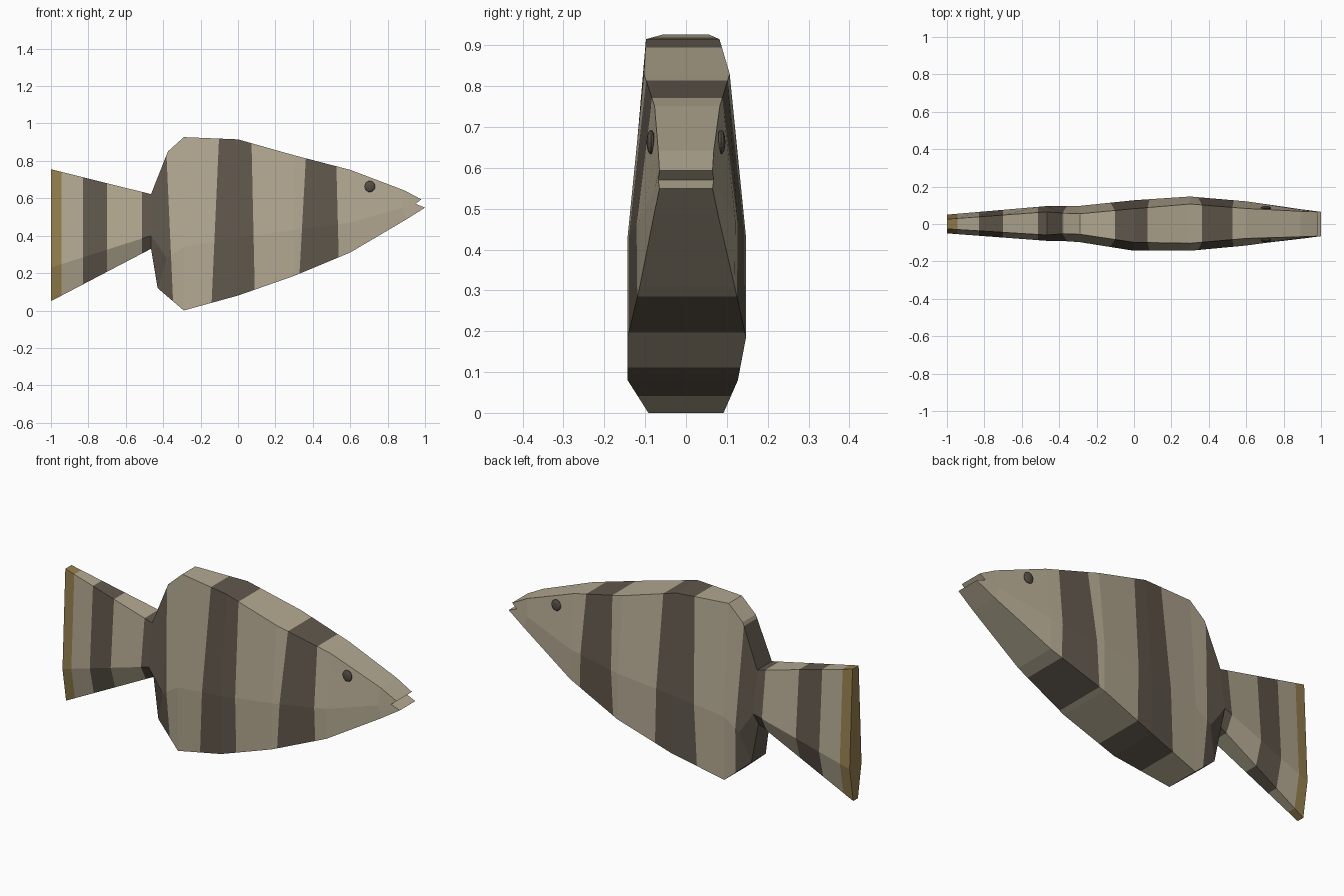
import bpy, bmesh
from mathutils import Vector

cube = bpy.data.objects.get("Cube")
if cube:
    bpy.data.objects.remove(cube, do_unlink=True)


def material(name, rgb):
    m = bpy.data.materials.new(name)
    m.use_nodes = True
    m.diffuse_color = (*rgb, 1)
    m.node_tree.nodes["Principled BSDF"].inputs["Base Color"].default_value = (*rgb, 1)
    return m


sand = material("sand", (0.45, 0.395, 0.285))
brown = material("dark brown", (0.118, 0.096, 0.073))
ochre = material("ochre", (0.3, 0.215, 0.075))
eye_brown = material("eye brown", (0.09, 0.075, 0.06))


def add_object(name, bm, mats):
    bmesh.ops.recalc_face_normals(bm, faces=bm.faces)
    mesh = bpy.data.meshes.new(name)
    bm.to_mesh(mesh)
    bm.free()
    for m in mats:
        mesh.materials.append(m)
    ob = bpy.data.objects.new(name, mesh)
    bpy.context.collection.objects.link(ob)
    return ob


# Cross-sections from tail to mouth: sideways shift, then
# (x, z, half width) of the back ridge, the flank line and the belly edge
SECTIONS = [
    (0.0, (-1, .755, .026), (-1, .23, .05), (-1, .05, .02)),
    (.003, (-.465, .622, .062), (-.465, .40, .093), (-.465, .33, .05)),
    (.003, (-.375, .85, .055), (-.38, .28, .094), (-.43, .12, .06)),
    (0.0, (-.29, .927, .055), (-.29, .34, .097), (-.29, 0, .092)),
    (-.008, (0, .915, .09), (0, .39, .135), (0, .08, .135)),
    (.002, (.3, .83, .105), (.3, .43, .145), (.3, .185, .145)),
    (.003, (.6, .752, .08), (.6, .47, .118), (.6, .31, .116)),
    (0.0, (.89, .642, .068), (.88, .55, .077), (.9, .487, .078)),
    (0.0, (.98, .594, .065), (.95, .57, .068), (1, .55, .065)),
]

# Loft the whole body as one six-sided skin
bm = bmesh.new()
rings = []
for shift, *points in SECTIONS:
    left = [bm.verts.new((x, shift + w, z)) for x, z, w in points]
    right = [bm.verts.new((x, shift - w, z)) for x, z, w in points]
    rings.append(left + right[::-1])
for a, b in zip(rings, rings[1:]):
    for i in range(6):
        j = (i + 1) % 6
        bm.faces.new((a[i], a[j], b[j], b[i]))
# Tail end and open-notch mouth
for ring in (rings[0], rings[-1]):
    t, m, b, b2, m2, t2 = ring
    bm.faces.new((t, m, m2, t2))
    bm.faces.new((m, b, b2, m2))

# Band borders as x at the base and x at height 1; colours alternate between them
BORDERS = [(-.945, -.945), (-.83, -.83), (-.70, -.70), (-.512, -.512),
           (-.345, -.39), (-.143, -.098), (.092, .07), (.318, .373), (.546, .52)]
BAND_MATERIALS = [2, 0, 1, 0, 1, 0, 1, 0, 1, 0]
for low, high in BORDERS:
    bmesh.ops.bisect_plane(bm, geom=bm.verts[:] + bm.edges[:] + bm.faces[:],
                           plane_co=Vector((low, 0, 0)),
                           plane_no=Vector((1, 0, low - high)).normalized(), dist=1e-5)
for f in bm.faces:
    c = f.calc_center_median()
    band = sum(c.x > low + (high - low) * c.z for low, high in BORDERS)
    f.material_index = BAND_MATERIALS[band]
add_object("fish_body", bm, [sand, brown, ochre])

# Flattened eyes on both flanks
for name, side in (("left_side_eye", 1), ("right_side_eye", -1)):
    bm = bmesh.new()
    bmesh.ops.create_uvsphere(bm, u_segments=12, v_segments=8, radius=.03)
    bmesh.ops.scale(bm, verts=bm.verts, vec=(.93, .35, 1))
    bmesh.ops.translate(bm, verts=bm.verts, vec=(.705, side * .086, .663))
    add_object(name, bm, [eye_brown])
